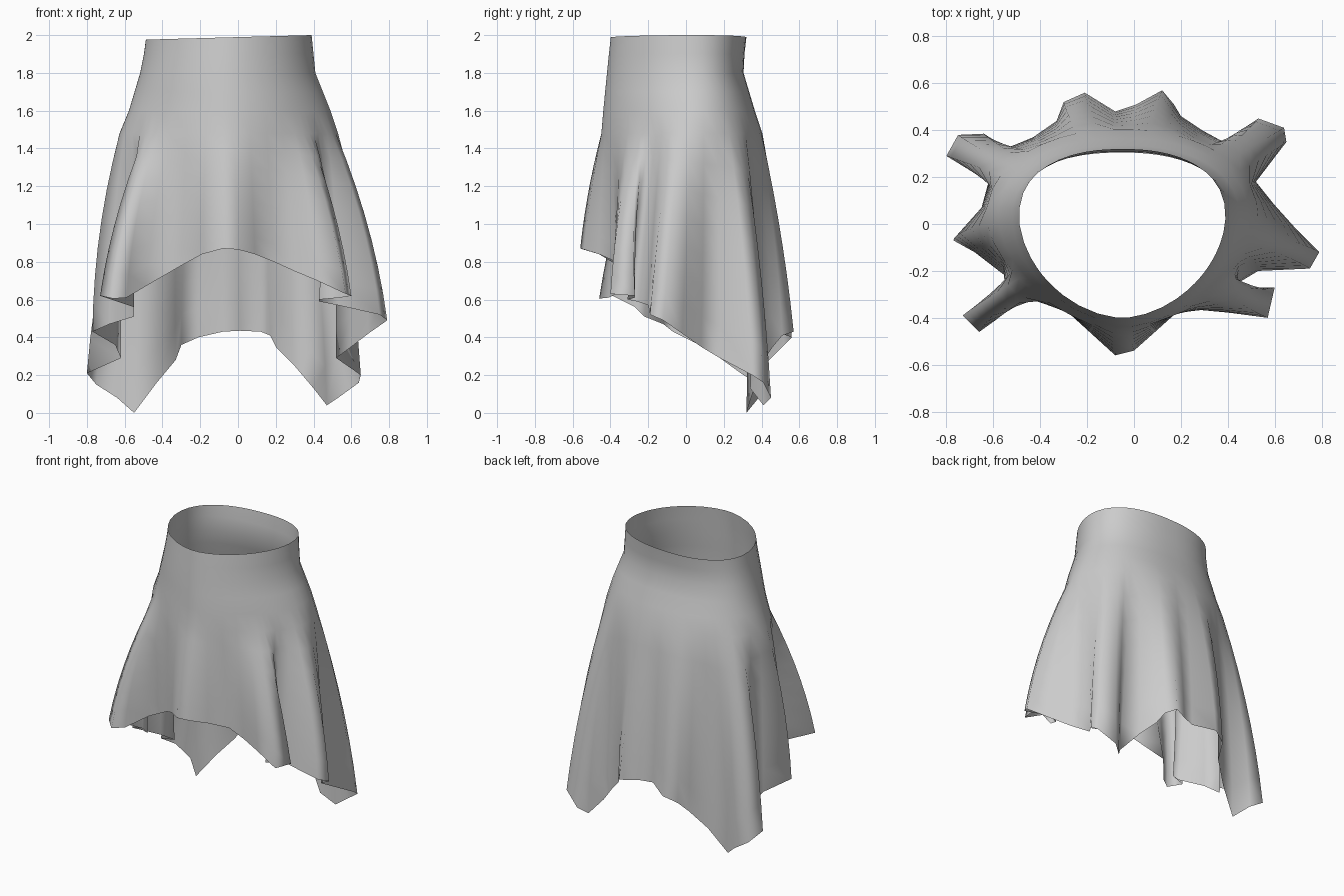
import bpy, bmesh, math
from mathutils import Vector

if "Cube" in bpy.data.objects:
    bpy.data.objects.remove(bpy.data.objects["Cube"])

# Hem line, counter-clockwise from the front: lobes are the hanging cloth folds
HEM = [
    (-.08, -.56, .87), (0, -.54, .865), (.09, -.46, .84), (.19, -.37, .80),
    (.30, -.365, .75), (.42, -.38, .70), (.57, -.40, .63), (.60, -.27, .62),
    (.54, -.27, .61), (.43, -.31, .60), (.43, -.26, .59), (.53, -.20, .57),
    (.75, -.19, .52), (.79, -.12, .49), (.69, -.02, .42), (.60, .08, .35),
    (.52, .18, .29), (.65, .35, .20), (.64, .41, .16), (.53, .45, .08),
    (.47, .41, .04), (.40, .34, .13), (.29, .40, .26), (.20, .46, .35),
    (.17, .51, .41), (.12, .57, .43), (.01, .51, .435), (-.08, .48, .43),
    (-.21, .56, .40), (-.30, .52, .36), (-.33, .44, .28), (-.43, .37, .16),
    (-.55, .32, 0), (-.64, .385, .08), (-.75, .38, .15), (-.80, .29, .21),
    (-.62, .18, .29), (-.65, .07, .36), (-.77, -.07, .43), (-.68, -.12, .47),
    (-.55, -.22, .51), (-.55, -.27, .56), (-.73, -.39, .62), (-.66, -.46, .605),
    (-.59, -.41, .61), (-.49, -.29, .67), (-.30, -.36, .78), (-.19, -.46, .84),
]

# Body rings: z, centre x, centre y, half width, front depth, back depth,
# front squareness, back squareness
RINGS = [
    (1.99, -.05, .03, .44, .43, .29, 1.8, 2.3),
    (1.90, -.05, .03, .45, .44, .28, 1.8, 2.3),
    (1.80, -.055, .03, .465, .45, .275, 1.8, 2.3),
    (1.70, -.05, .03, .50, .46, .305, 1.75, 2.25),
    (1.60, -.045, .03, .535, .47, .335, 1.7, 2.2),
    (1.48, -.05, .03, .58, .48, .375, 1.65, 2.1),
]


def ring_point(ring, a):
    z, cx, cy, rx, front, back, pf, pb = ring
    c, s = math.cos(a), math.sin(a)
    e = 2 / (pb if s > 0 else pf)
    x = cx + rx * math.copysign(abs(c) ** e, c)
    y = cy + (back if s > 0 else front) * math.copysign(abs(s) ** e, s)
    return Vector((x, y, z))


def column_angles(points):
    # Angle of every hem point, ordered and evened out so the body is not twisted
    hip = RINGS[-1]
    raw = [math.atan2((y - hip[2]) / (hip[5] if y > hip[2] else hip[4]),
                      (x - hip[1]) / hip[3]) for x, y, _ in points]
    start = -math.pi / 2 - .3
    raw = [start + (a - start) % (2 * math.pi) for a in raw]
    # points left of the front seam belong to the end of the loop
    raw = [a + 2 * math.pi if i > 40 and a < 0 else a for i, a in enumerate(raw)]
    raw.sort()
    n = len(raw)
    for _ in range(4):
        ext = [raw[-1] - 2 * math.pi] + raw + [raw[0] + 2 * math.pi]
        raw = [.25 * ext[i] + .5 * ext[i + 1] + .25 * ext[i + 2] for i in range(n)]
    return raw


# Draped skirt: fitted upper body, then straight folds fanning out to the hem
bm = bmesh.new()
FOLD_STEPS = 7
columns = []
for hem, a in zip(HEM, column_angles(HEM)):
    col = [ring_point(r, a) for r in RINGS]
    col[0].z = 1.988 + .012 * (col[0].x + .05) / .44
    hip, hem = col[-1], Vector(hem)
    out = Vector((hip.x, hip.y, 0)).normalized()
    # lobes bulge outward (most at the sides), the pleats between them pinch in
    lobe = max(-.5, min(1, (hem.xy.length - hip.xy.length) / .15))
    belly = lobe * (.05 + .09 * abs(out.x))
    for k in range(1, FOLD_STEPS + 1):
        t = k / FOLD_STEPS
        col.append(hip.lerp(hem, t) + out * belly * t * (1 - t))
    columns.append([bm.verts.new(p) for p in col])

for left, right in zip(columns, columns[1:] + columns[:1]):
    for i in range(len(left) - 1):
        bm.faces.new((left[i], left[i + 1], right[i + 1], right[i]))

mesh = bpy.data.meshes.new("skirt")
bm.to_mesh(mesh)
bm.free()
skirt = bpy.data.objects.new("skirt", mesh)
bpy.context.collection.objects.link(skirt)
for poly in mesh.polygons:
    poly.use_smooth = True
